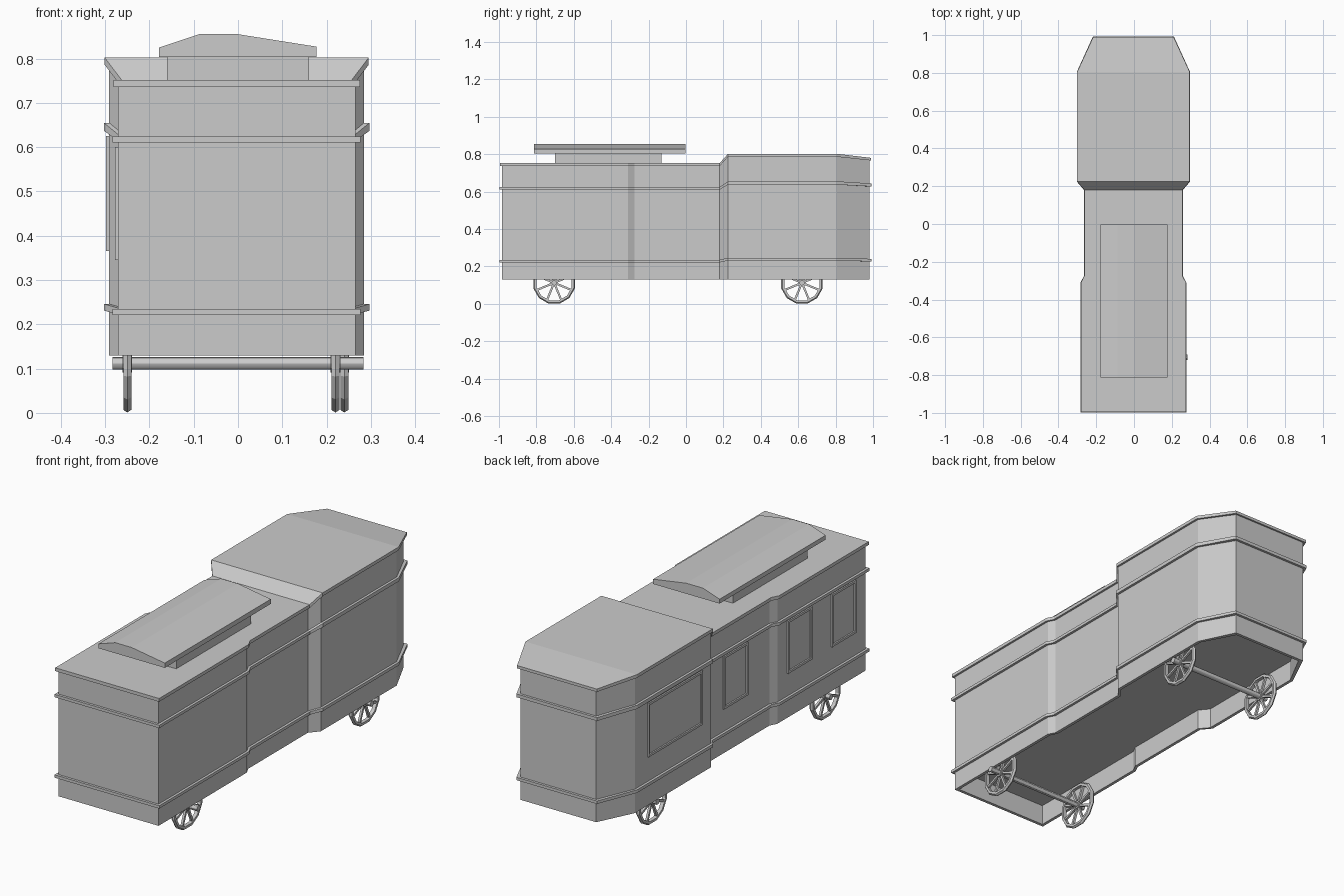
import bpy, bmesh, math
from mathutils import Matrix, Vector

if "Cube" in bpy.data.objects:
    bpy.data.objects.remove(bpy.data.objects["Cube"])

CX = -0.003
# wagon outline: y station and half width
STATIONS = [(-0.985, .268), (-.31, .268), (-.275, .25), (.18, .25),
            (.225, .288), (.805, .288), (.98, .203)]
N = len(STATIONS)


def heights(front, rear, end):
    return [front] * 4 + [rear] * 2 + [end]


def finish(name, bm):
    bmesh.ops.recalc_face_normals(bm, faces=bm.faces)
    me = bpy.data.meshes.new(name)
    bm.to_mesh(me)
    bm.free()
    ob = bpy.data.objects.new(name, me)
    bpy.context.collection.objects.link(ob)
    return ob


def outline_loft(name, rings, closed=False):
    """Loft the wagon outline through rings of (outward offset, station heights)."""
    bm = bmesh.new()
    loops = []
    for off, zs in rings:
        right, left = [], []
        for i, (y, w) in enumerate(STATIONS):
            y += -off if i == 0 else off if i == N - 1 else 0
            right.append(bm.verts.new((CX + w + off, y, zs[i])))
            left.append(bm.verts.new((CX - w - off, y, zs[i])))
        loops.append(right + left[::-1])
    pairs = list(zip(loops, loops[1:]))
    if closed:
        pairs.append((loops[-1], loops[0]))
    for a, b in pairs:
        for i in range(2 * N):
            j = (i + 1) % (2 * N)
            bm.faces.new((a[i], a[j], b[j], b[i]))
    if not closed:
        for lp in (loops[0], loops[-1]):
            for i in range(N - 1):
                bm.faces.new((lp[i], lp[i + 1], lp[-2 - i], lp[-1 - i]))
    return finish(name, bm)


def add_box(bm, center, size, rot=Matrix.Identity(4)):
    m = Matrix.Translation(center) @ rot @ Matrix.Diagonal((*size, 1))
    bmesh.ops.create_cube(bm, size=1, matrix=m)


def add_x_cylinder(bm, center, radius, length, sides):
    m = Matrix.Translation(center) @ Matrix.Rotation(math.pi / 2, 4, 'Y')
    bmesh.ops.create_cone(bm, cap_ends=True, segments=sides, radius1=radius,
                          radius2=radius, depth=length, matrix=m)


# body shell with a recessed floor underneath
bottom, floor = heights(.13, .13, .13), heights(.23, .23, .23)
outline_loft("wagon_body", [(0, heights(.74, .79, .77)), (0, bottom),
                            (-.015, bottom), (-.015, floor)])

# roof slab stepping up at the rear
outline_loft("main_roof", [(.01, heights(.752, .802, .78)),
                           (.01, heights(.736, .786, .766))])

# trim bands around the walls
for name, lo, hi in (("upper_trim", (.61, .637, .627), (.624, .655, .643)),
                     ("lower_trim", (.221, .231, .226), (.235, .246, .24))):
    lo, hi = heights(*lo), heights(*hi)
    outline_loft(name, [(.012, lo), (.012, hi), (-.003, hi), (-.003, lo)], closed=True)

# raised window frames on the left side
WINDOWS = [(.295, .71, .288, .365, .625), (-.105, .08, .25, .345, .6),
           (-.57, -.385, .268, .345, .6), (-.905, -.72, .268, .345, .6)]
for k, (y0, y1, w, z0, z1) in enumerate(WINDOWS):
    bm = bmesh.new()
    x, t, d = CX - w - .002, .011, .01
    ym, zm = (y0 + y1) / 2, (z0 + z1) / 2
    for y in (y0 + t / 2, y1 - t / 2):
        add_box(bm, (x, y, zm), (d, t, z1 - z0))
    for z in (z0 + t / 2, z1 - t / 2):
        add_box(bm, (x, ym, z), (d, y1 - y0 - 2 * t, t))
    finish(f"window_frame_{k + 1}", bm)

# raised roof vent: base and low arched cap
bm = bmesh.new()
add_box(bm, (0, -.415, .777), (.32, .57, .06))
finish("vent_base", bm)

CAP = [(-.178, .804), (-.178, .825), (-.088, .855), (0, .855), (.177, .827), (.177, .804)]
bm = bmesh.new()
ends = [[bm.verts.new((x, y, z)) for x, z in CAP] for y in (-.812, -.002)]
for e in ends:
    bm.faces.new(e)
for i in range(len(CAP)):
    j = (i + 1) % len(CAP)
    bm.faces.new((ends[0][i], ends[0][j], ends[1][j], ends[1][i]))
finish("vent_roof", bm)

# spoked wheels
WZ, R, SIDES, SPOKES = .112, .115, 12, 8


def wheel(name, x, y):
    bm = bmesh.new()
    c = Vector((x, y, WZ))
    profile = [(-.009, R - .006), (0, R), (.009, R - .006), (.009, R - .018), (-.009, R - .018)]
    rim = []
    for s in range(SIDES):
        a = 2 * math.pi * (s + .5) / SIDES
        rim.append([bm.verts.new(c + Vector((dx, r * math.cos(a), r * math.sin(a))))
                    for dx, r in profile])
    for s in range(SIDES):
        a, b = rim[s], rim[(s + 1) % SIDES]
        for i in range(len(profile)):
            j = (i + 1) % len(profile)
            bm.faces.new((a[i], a[j], b[j], b[i]))
    for s in range(SPOKES):
        rot = Matrix.Rotation(2 * math.pi * (s + .5) / SPOKES, 4, 'X')
        add_box(bm, c + rot @ Vector((0, .057, 0)), (.011, .088, .011), rot)
    add_x_cylinder(bm, c, .021, .022, SIDES)
    finish(name, bm)


for end, y, xs in (("front", -.705, (-.25, .22)), ("rear", .62, (-.25, .24))):
    for side, x in zip(("left", "right"), xs):
        wheel(f"{end}_{side}_wheel", x, y)
    bm = bmesh.new()
    add_x_cylinder(bm, (0, y, WZ), .014, .566, 12)
    axle = finish(f"{end}_axle", bm)
    bpy.context.view_layer.objects.active = axle
    axle.select_set(True)
    bpy.ops.object.shade_smooth_by_angle()
    axle.select_set(False)
